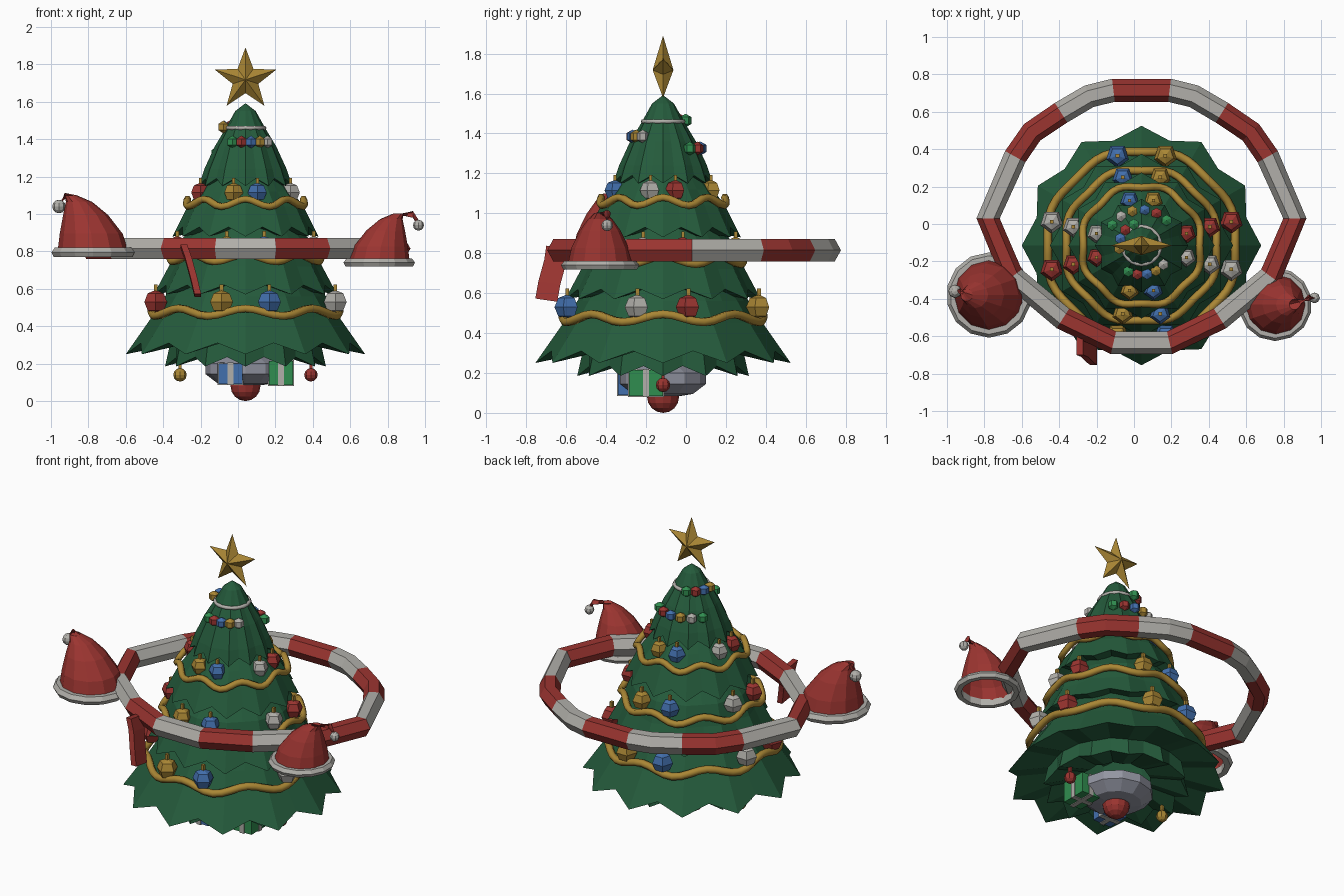
import bpy, bmesh
from math import sin, cos, pi, radians
from mathutils import Vector

if "Cube" in bpy.data.objects:
    bpy.data.objects.remove(bpy.data.objects["Cube"])

CX, CY = 0.04, -0.115            # tree axis


def mat(name, r, g, b):
    m = bpy.data.materials.new(name)
    m.diffuse_color = (r, g, b, 1)
    m.use_nodes = True
    m.node_tree.nodes["Principled BSDF"].inputs["Base Color"].default_value = m.diffuse_color
    return m


GREEN = mat("green", 0.018, 0.105, 0.045)
RED = mat("red", 0.33, 0.035, 0.03)
GOLD = mat("gold", 0.40, 0.24, 0.035)
BLUE = mat("blue", 0.055, 0.16, 0.42)
WHITE = mat("white", 0.44, 0.43, 0.40)
LIME = mat("bright_green", 0.03, 0.27, 0.08)
STONE = mat("pale_grey", 0.29, 0.30, 0.36)


def mesh(name, verts, faces, m):
    me = bpy.data.meshes.new(name)
    me.from_pydata([tuple(v) for v in verts], [], faces)
    bm = bmesh.new()
    bm.from_mesh(me)
    bmesh.ops.recalc_face_normals(bm, faces=bm.faces)
    bm.to_mesh(me)
    bm.free()
    me.materials.append(m)
    ob = bpy.data.objects.new(name, me)
    bpy.context.collection.objects.link(ob)
    return ob


def loft(name, rings, m, caps=False):
    n = len(rings[0])
    verts = [v for r in rings for v in r]
    faces = [(i * n + j, i * n + (j + 1) % n, (i + 1) * n + (j + 1) % n, (i + 1) * n + j)
             for i in range(len(rings) - 1) for j in range(n)]
    if caps:
        faces += [tuple(range(n)), tuple(range(len(verts) - n, len(verts)))]
    return mesh(name, verts, faces, m)


def circle(x, y, z, r, n):
    return [(x + r * sin(2 * pi * j / n), y - r * cos(2 * pi * j / n), z) for j in range(n)]


def ball(name, loc, r, m, seg=8, rings=6):
    rows = [circle(loc[0], loc[1], loc[2] - r * cos(pi * max(.01, min(rings - .01, i)) / rings),
                   r * sin(pi * max(.01, min(rings - .01, i)) / rings), seg) for i in range(rings + 1)]
    return loft(name, rows, m, True)


def box(name, c, s, m):
    rows = [[(c[0] + a * s[0] / 2, c[1] + b * s[1] / 2, c[2] + k * s[2] / 2)
             for a, b in ((-1, -1), (1, -1), (1, 1), (-1, 1))] for k in (-1, 1)]
    return loft(name, rows, m, True)


# pleated tiers: (radius, height, valley inset, valley lift)
def tier(name, profile):
    rings = []
    for r, z, dr, dz in profile:
        ring = []
        for j in range(24):
            a, v = 2 * pi * j / 24, j % 2
            ring.append((CX + (r - dr * v) * sin(a), CY - (r - dr * v) * cos(a), z + dz * v))
        rings.append(ring)
    loft(name, rings, GREEN)


tier("tree_top_tier", [(.003, 1.59, 0, 0), (.055, 1.55, .002, 0), (.105, 1.46, .006, 0), (.165, 1.36, .01, 0),
                       (.22, 1.24, .015, 0), (.25, 1.15, .03, .04), (.15, 1.17, 0, .02)])
tier("tree_upper_tier", [(.17, 1.22, 0, 0), (.25, 1.12, .01, 0), (.31, 1.04, .015, 0),
                         (.39, .88, .04, .05), (.25, .90, 0, .02)])
tier("tree_middle_tier", [(.27, .95, 0, 0), (.36, .84, .01, 0), (.41, .72, .02, 0),
                          (.49, .57, .05, .05), (.30, .60, 0, .02)])
tier("tree_bottom_tier", [(.36, .66, 0, 0), (.43, .56, .01, 0), (.50, .45, .02, 0),
                          (.64, .25, .06, .06), (.40, .30, .02, .02)])
tier("tree_under_skirt", [(.40, .32, .02, 0), (.43, .185, .05, .05), (.2, .25, 0, .01)])


# wavy garlands
def garland(name, r, z, amp, thick, m, n=64):
    cu = bpy.data.curves.new(name, 'CURVE')
    cu.dimensions = '3D'
    cu.bevel_depth, cu.bevel_resolution = thick, 1
    sp = cu.splines.new('POLY')
    sp.points.add(n - 1)
    for i, p in enumerate(sp.points):
        a = 2 * pi * i / n
        w = cos(8 * a)
        p.co = (CX + (r - amp * .5 * w) * sin(a), CY - (r - amp * .5 * w) * cos(a), z + amp * w, 1)
    sp.use_cyclic_u = True
    cu.materials.append(m)
    bpy.context.collection.objects.link(bpy.data.objects.new(name, cu))


garland("lower_garland", .51, .475, .02, .023, GOLD)
garland("middle_garland", .41, .765, .02, .021, GOLD)
garland("upper_garland", .32, 1.06, .02, .02, GOLD)
garland("top_band", .10, 1.46, 0, .012, WHITE, 24)

# eight baubles per tier, paired about each axis
for tag, near, far, z, r in (("lower", .128, .48, .53, .064), ("middle", .10, .365, .825, .058),
                             ("upper", .063, .24, 1.115, .053)):
    spots = [(-near, -far), (near, -far), (far, -near), (far, near),
             (near, far), (-near, far), (-far, near), (-far, -near)]
    for i, (x, y) in enumerate(spots):
        m = (GOLD, BLUE, WHITE, RED)[i % 4]
        ball(f"{tag}_bauble_{i}", (CX + x, CY + y, z), r, m, 5, 4)
        box(f"{tag}_bauble_cap_{i}", (CX + x, CY + y, z + r * 1.15), (r * .3, r * .3, r * .6), GOLD)

# small lights near the top: (start angle from front, height, radius)
for tag, start, step, n, z, r in (("front", -27, 19, 5, 1.385, .155), ("back", 135, 20, 6, 1.325, .19),
                                  ("high", 200, 26, 4, 1.465, .12)):
    for i in range(n):
        a = radians(start + step * i)
        ball(f"{tag}_light_{i}", (CX + r * sin(a), CY - r * cos(a), z), .034,
             (LIME, RED, BLUE, GOLD, WHITE)[i % 5], 6, 3)

# five-pointed star
rim = [(CX + (.172 if i % 2 == 0 else .072) * sin(pi * i / 5), CY,
        1.718 + (.172 if i % 2 == 0 else .072) * cos(pi * i / 5)) for i in range(10)]
mesh("star", rim + [(CX, CY - .052, 1.718), (CX, CY + .052, 1.718)],
     [(i, (i + 1) % 10, k) for i in range(10) for k in (10, 11)], GOLD)

# striped ring: half path mirrored about the tree axis, hexagonal section
half = [(.15, .715), (.28, .683), (.43, .595), (.585, .49), (.675, .36), (.82, .03),
        (.69, -.28), (.42, -.505), (.15, -.635)]
path = [Vector((CX + x, y, .815)) for x, y in half] + [Vector((CX - x, y, .815)) for x, y in reversed(half)]
N = len(path)
stripes = [WHITE, WHITE, RED, RED, WHITE, RED, WHITE, RED]      # from back to front
stripes = stripes + [WHITE] + stripes[::-1] + [RED]


def hexagon(i):
    p, a, b = path[i], path[i - 1], path[(i + 1) % N]
    d = ((p - a).normalized() + (b - p).normalized()).normalized()
    side = Vector((d.y, -d.x, 0))
    return [p + side * .062 * cos(k * pi / 3) + Vector((0, 0, .064 * sin(k * pi / 3))) for k in range(6)]


for i in range(N):
    loft(f"ring_stripe_{i}", [hexagon(i), hexagon((i + 1) % N)], stripes[i])

# hanging red ribbon at the front
ribbon = [(-.29, -.645, .83), (-.265, -.655, .76), (-.235, -.685, .65), (-.215, -.70, .565)]
loft("hanging_ribbon", [[(x + a * .018, y + b * .055, z - b * .008) for a, b in
                         ((-1, -1), (1, -1), (1, 1), (-1, 1))] for x, y, z in ribbon], RED, True)


# drooping hats; side = direction in which the tip leans
def hat(tag, x, y, z, s, side, pom):
    sections = [(0, 0, .19), (.01, .10, .168), (.04, .20, .12), (.075, .27, .07), (.12, .305, .033)]
    rings = [circle(x + side * dx * s, y, z + dz * s, r * s, 12) for dx, dz, r in sections]
    p = Vector(pom)
    rings.append([(p.x - side * .03, p.y + .018 * cos(2 * pi * j / 12),
                   z + .30 * s + .018 * sin(2 * pi * j / 12)) for j in range(12)])
    rings.append(circle(p.x, p.y, p.z + .01, .012, 12))
    loft(f"{tag}_hat", rings, RED)
    band = [(.18, -.025), (.215, -.025), (.228, 0), (.21, .025), (.18, .025), (.18, -.025)]
    loft(f"{tag}_hat_brim", [circle(x, y, z + dz * s, r * s, 14) for r, dz in band], WHITE)
    ball(f"{tag}_hat_pompom", pom, .036, WHITE) if s == 1 else ball(f"{tag}_hat_pompom", pom, .029, WHITE)


hat("left", -.775, -.38, .795, 1, -1, (-.957, -.36, 1.04))
hat("right", .755, -.43, .74, .86, 1, (.965, -.395, .94))

# base bowl and ball foot
loft("base_bowl", [circle(CX, CY, z, r, 12) for r, z in
                   ((.09, .085), (.15, .095), (.215, .145), (.215, .20), (.12, .25))], STONE, True)
ball("base_ball", (CX, CY, .08), .08, RED, 12, 8)


# presents with crossed ribbons
def present(tag, c, s, m, rm):
    box(f"{tag}_present", c, s, m)
    box(f"{tag}_ribbon_a", c, (.03, s[1] + .01, s[2] + .01), rm)
    box(f"{tag}_ribbon_b", c, (s[0] + .01, .03, s[2] + .01), rm)


present("blue", (-.04, -.27, .145), (.13, .14, .11), BLUE, WHITE)
present("green", (.23, -.20, .15), (.13, .17, .13), LIME, WHITE)

# little baubles hanging under the tree
for tag, x, m in (("left", -.31, GOLD), ("right", .39, RED)):
    ball(f"{tag}_hanging_bauble", (x, CY, .14), .036, m)
    box(f"{tag}_hanging_bauble_hook", (x, CY, .19), (.016, .016, .05), m)
